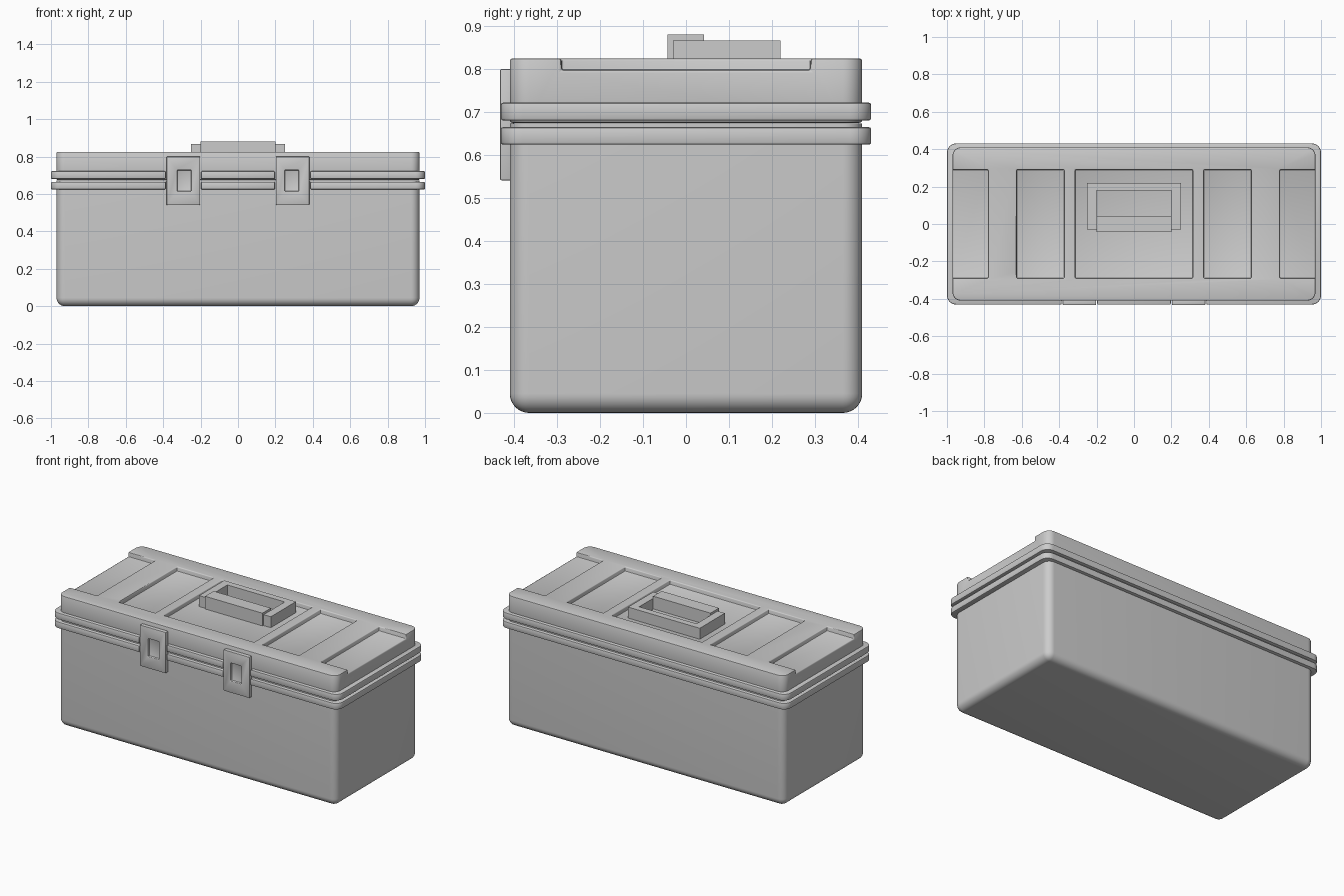
import bpy
import bmesh

if "Cube" in bpy.data.objects:
    bpy.data.objects.remove(bpy.data.objects["Cube"])


def box(name, x, y, z, radius=0.0, round_bottom=False, segments=8):
    """Box from (min, max) ranges with optional rounded uprights / underside."""
    mesh = bpy.data.meshes.new(name)
    bm = bmesh.new()
    bmesh.ops.create_cube(bm, size=1.0)
    for v in bm.verts:
        for i, (lo, hi) in enumerate((x, y, z)):
            v.co[i] = (lo + hi) / 2 + v.co[i] * (hi - lo)
    if radius:
        def rounded(e):
            a, b = (v.co.z for v in e.verts)
            return abs(a - b) > 1e-5 or (round_bottom and max(a, b) < z[0] + 1e-5)
        bmesh.ops.bevel(bm, geom=[e for e in bm.edges if rounded(e)], offset=radius,
                        segments=segments, profile=0.5, affect='EDGES', clamp_overlap=True)
    bmesh.ops.recalc_face_normals(bm, faces=bm.faces)
    bm.to_mesh(mesh)
    bm.free()
    ob = bpy.data.objects.new(name, mesh)
    bpy.context.collection.objects.link(ob)
    return ob


def finish(ob, cutters=(), bevel=0.0):
    """Subtract cutters, soften the edges and set the shading."""
    bpy.ops.object.select_all(action='DESELECT')
    bpy.context.view_layer.objects.active = ob
    ob.select_set(True)
    for c in cutters:
        c.hide_render = True
        m = ob.modifiers.new("cut", 'BOOLEAN')
        m.operation, m.solver, m.object = 'DIFFERENCE', 'EXACT', c
        bpy.ops.object.modifier_apply(modifier=m.name)
        bpy.data.objects.remove(c)
    if bevel:
        m = ob.modifiers.new("soften", 'BEVEL')
        m.width, m.segments, m.limit_method = bevel, 2, 'ANGLE'
        bpy.ops.object.modifier_apply(modifier=m.name)
    bpy.ops.object.shade_smooth_by_angle(angle=0.6)


def span(centre, half):
    return (centre - half, centre + half)


# Deep lower body with rounded underside
finish(box("body", (-0.97, 0.97), (-0.41, 0.41), (0, 0.673), 0.045, True))

# Lid with five recessed panels, the outer two open at the ends
lid = box("lid", (-0.97, 0.97), (-0.41, 0.41), (0.675, 0.825), 0.045)
panels = [(-1.1, -0.78), (-0.628, -0.373), (-0.315, 0.315), (0.373, 0.628), (0.78, 1.1)]
finish(lid, [box("panel_cutter", p, (-0.29, 0.29), (0.797, 0.95)) for p in panels], 0.006)

# Two rims around the seam, interrupted behind the latches
for name, z in (("body_rim", (0.624, 0.665)), ("lid_rim", (0.68, 0.722))):
    rim = box(name, (-1.0, 1.0), (-0.431, 0.431), z, 0.05)
    gaps = [box("gap_cutter", span(s * 0.292, 0.095), (-0.6, -0.408), (0.5, 0.85))
            for s in (-1, 1)]
    finish(rim, gaps, 0.006)

# Front latches with a sunken window
for side, s in (("left", -1), ("right", 1)):
    latch = box(side + "_latch", span(s * 0.292, 0.09), (-0.433, -0.4), (0.541, 0.80))
    window = box("window_cutter", span(s * 0.287, 0.037), (-0.6, -0.418), (0.615, 0.728))
    finish(latch, [window], 0.004)

# Carry handle: U-shaped frame folded flat with a thicker grip at the front
frame = box("handle_frame", (-0.25, 0.25), (-0.03, 0.22), (0.795, 0.866))
finish(frame, [box("opening_cutter", (-0.2, 0.2), (-0.2, 0.18), (0.7, 1.0))])
finish(box("handle_grip", (-0.2, 0.2), (-0.043, 0.042), (0.80, 0.88)))
